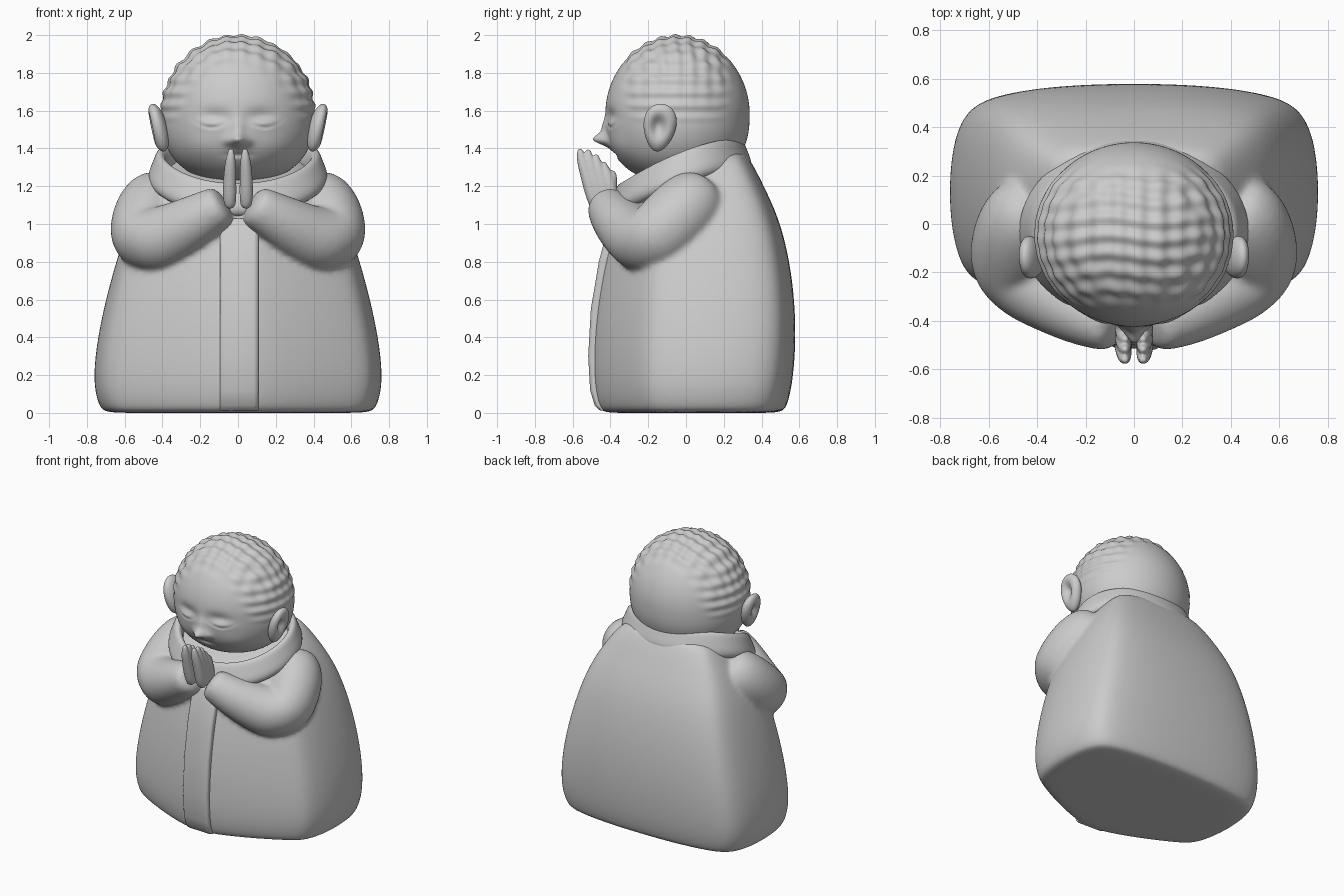
import bpy, bmesh, math
from math import sin, cos, pi, exp
from mathutils import Vector, Matrix

if "Cube" in bpy.data.objects:
    bpy.data.objects.remove(bpy.data.objects["Cube"])


def finish(name, bm, subsurf=0, voxel=0, smooth=0):
    bmesh.ops.recalc_face_normals(bm, faces=bm.faces)
    for f in bm.faces:
        f.smooth = True
    me = bpy.data.meshes.new(name)
    bm.to_mesh(me)
    bm.free()
    ob = bpy.data.objects.new(name, me)
    bpy.context.collection.objects.link(ob)
    if subsurf:
        m = ob.modifiers.new("Subdivide", 'SUBSURF')
        m.levels = m.render_levels = subsurf
    if voxel:
        m = ob.modifiers.new("Blend", 'REMESH')
        m.mode, m.voxel_size, m.use_smooth_shade = 'VOXEL', voxel, True
    if smooth:
        m = ob.modifiers.new("Soften", 'SMOOTH')
        m.factor, m.iterations = 0.5, smooth
    return ob


def loft(bm, rings, closed=False):
    vs = [[bm.verts.new(p) for p in r] for r in rings]
    n = len(vs[0])
    pairs = list(zip(vs, vs[1:])) + ([(vs[-1], vs[0])] if closed else [])
    for a, b in pairs:
        for i in range(n):
            j = (i + 1) % n
            bm.faces.new((a[i], a[j], b[j], b[i]))
    if not closed:
        bm.faces.new(vs[0])
        bm.faces.new(vs[-1])


def tube(bm, pts, side=1, sides=14):
    """Tapered tube through (x, y, z, radius) points."""
    c = [Vector((side * p[0], p[1], p[2])) for p in pts]
    rings = []
    for i, p in enumerate(pts):
        q = (c[min(i + 1, len(c) - 1)] - c[max(i - 1, 0)]).to_track_quat('Z', 'Y')
        rings.append([c[i] + q @ Vector((cos(2 * pi * k / sides), sin(2 * pi * k / sides), 0)) * p[3] * 1.04
                      for k in range(sides)])
    loft(bm, rings)


def bump(a, b, sa, sb):
    return exp(-(a / sa) ** 2 - (b / sb) ** 2)


def step(lo, hi, t):
    t = max(0, min(1, (t - lo) / (hi - lo)))
    return t * t * (3 - 2 * t)


# Robe with sleeves: five-sided loft blended with two bent arms
half = [(0, 0), (.15, 0), (.5, .10), (.84, .23), (.93, .29), (.985, .43), (1, .6),
        (.98, .77), (.92, .89), (.8, .95), (.45, .99), (0, 1)]
outline = half + [(-u, v) for u, v in half[-2:0:-1]]
levels = [  # z, half width, front y, back y, forward drop
    (0, .5, -.3, .35, 0), (0, .71, -.44, .51, 0), (.025, .735, -.465, .535, 0),
    (.15, .775, -.495, .568, 0), (.4, .75, -.495, .588, 0), (.7, .68, -.46, .572, 0),
    (1.0, .59, -.395, .51, .03), (1.2, .50, -.36, .415, .1),
    (1.36, .40, -.33, .335, .2), (1.42, .33, -.27, .27, .22)]
bm = bmesh.new()
loft(bm, [[(u * w, yf + v * (yb - yf), z - d * (1 - v)) for u, v in outline]
          for z, w, yf, yb, d in levels])
arm = [(.36, .10, 1.17, .14), (.45, .04, 1.12, .18), (.49, -.07, 1.01, .19), (.50, -.16, .92, .19),
       (.44, -.225, .905, .18), (.34, -.29, .95, .16), (.22, -.365, 1.02, .137),
       (.12, -.41, 1.08, .115), (.065, -.425, 1.115, .10)]
for s in (1, -1):
    tube(bm, arm, s)
finish("robe", bm, subsurf=2, voxel=.016, smooth=6)

# Front placket strip
bm = bmesh.new()
strip = [(.012, -.45), (.04, -.478), (.12, -.502), (.3, -.512), (.55, -.498), (.8, -.456), (1.03, -.395)]
loft(bm, [[(-.095, y + .01, z), (-.08, y + .002, z), (.09, y - .006, z), (.108, y + .006, z),
           (.11, y + .07, z), (-.095, y + .07, z)] for z, y in strip])
ob = finish("placket", bm)
m = ob.modifiers.new("Round", 'BEVEL')
m.width, m.segments = .006, 2

# Standing collar, dropping toward the chin
bm = bmesh.new()
section = [(-.07, -.12), (-.05, -.005), (-.02, .008), (.0, -.005), (.02, -.06), (.055, -.14), (.0, -.19)]
rings = []
for k in range(40):
    a = 2 * pi * k / 40
    z = 1.45 - .24 * ((1 - sin(a)) / 2) ** 1.7
    rings.append([((.435 + o) * cos(a), -.03 + (.335 + o) * sin(a), z + h) for o, h in section])
loft(bm, rings, closed=True)
finish("collar", bm, subsurf=2)

# Head with sculpted face and cropped wavy hair
bm = bmesh.new()
bmesh.ops.create_uvsphere(bm, u_segments=192, v_segments=128, radius=1)
for v in bm.verts:
    n = v.co.normalized()
    p = 2.4 if n.z < 0 else 2.0
    k = (math.hypot(n.x, n.y) ** p + abs(n.z) ** p) ** (-1 / p)
    x, y = n.x * k * .408, -.045 + n.y * k * .382
    z = 1.58 + n.z * k * (.36 if n.z < 0 else .415)
    push = 0
    if n.y < 0:
        ax = abs(x)
        push += .07 * bump(x, z - 1.445, .045, .033) + .022 * bump(x, z - 1.5, .035, .06)
        push += .012 * bump(ax - .055, z - 1.435, .025, .022)                       # nostrils
        push -= .022 * bump(ax - .12, z - 1.565, .085, .045)                        # sockets
        push += .016 * bump(ax - .14, z - 1.535, .065, .03)                         # lids
        lid = 1.512 + 4 * (ax - .14) ** 2
        push -= .010 * bump(ax - .14, z - lid, .07, .008)                           # closed eyes
        push += .010 * bump(ax - .2, z - 1.4, .1, .07)                              # cheeks
        push -= .012 * bump(x, z - 1.365, .06, .012)                                # mouth
    hair = step(1.62, 1.76, z + .12 * step(.2, .36, abs(x))) * step(-.37, -.27, y) * (1 - step(.16, .27, y))
    wave = sin(2 * pi * y / .075 + sin(x * 14)) * n.z + .8 * sin(2 * pi * x / .085) * n.z \
        + sin(2 * pi * z / .07) * abs(n.x)
    v.co = Vector((x, y - push, z)) + n * .006 * hair * wave
finish("head", bm)

# Ears with hollowed centres
for s, side in ((1, "right"), (-1, "left")):
    bm = bmesh.new()
    bmesh.ops.create_uvsphere(bm, u_segments=40, v_segments=28, radius=1)
    for v in bm.verts:
        c = v.co
        if c.x > 0:
            c.x *= 1 - 1.0 * exp(-((c.y + .1) ** 2 + (c.z - .1) ** 2) / .22)
        v.co = Vector((c.x * .05, c.y * (.085 + .018 * c.z), c.z * .13))
    bm.transform(Matrix.Translation((.423, -.14, 1.51)) @ Matrix.Rotation(.25, 4, 'Y')
                 @ Matrix.Rotation(-.12, 4, 'X'))
    bm.transform(Matrix.Diagonal((s, 1, 1, 1)))
    finish("ear_" + side, bm)

# Hands pressed together: four fingers and a thumb each
for s, side in ((1, "right"), (-1, "left")):
    bm = bmesh.new()
    for i, top in enumerate((1.4, 1.395, 1.37, 1.33)):
        y = -.56 + .042 * i
        tube(bm, [(.042, -.47 + .03 * i, 1.08, .025), (.044, -.49 + .034 * i, 1.13, .037),
                  (.044, -.52 + .037 * i, 1.24, .035), (.038, y, top - .035, .027),
                  (.036, y, top - .008, .021), (.036, y, top, .008)], s, 12)
    tube(bm, [(.045, -.42, 1.1, .035), (.045, -.395, 1.19, .034), (.036, -.388, 1.26, .026),
              (.034, -.388, 1.285, .01)], s, 12)
    finish("hand_" + side, bm, subsurf=2, voxel=.007, smooth=2)
